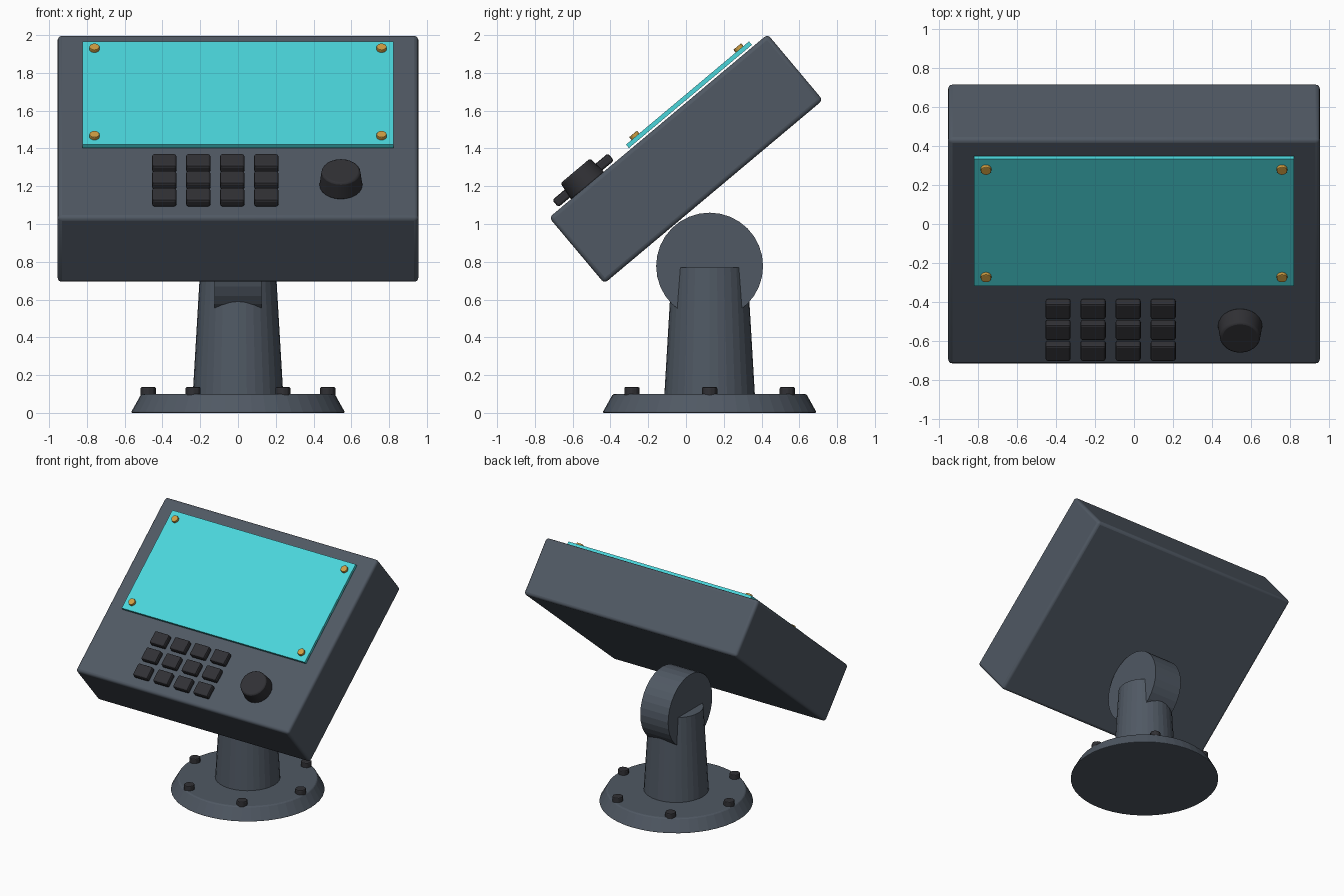
import bpy, bmesh, math
from mathutils import Matrix, Vector

if "Cube" in bpy.data.objects:
    bpy.data.objects.remove(bpy.data.objects["Cube"])


def material(name, rgb):
    m = bpy.data.materials.new(name)
    m.diffuse_color = (*rgb, 1)
    m.use_nodes = True
    m.node_tree.nodes["Principled BSDF"].inputs["Base Color"].default_value = m.diffuse_color
    return m


SLATE = material("slate_grey", (0.080, 0.099, 0.126))
CYAN = material("screen_cyan", (0.070, 0.670, 0.710))
BLACK = material("soft_black", (0.030, 0.030, 0.035))
GOLD = material("brass", (0.62, 0.34, 0.055))

# Tilted housing frame: local x across, y up the slope, z out of the face
TILT = Matrix.Translation((0, 0, 1.345)) @ Matrix.Rotation(math.radians(40), 4, 'X')
STAND = Matrix.Translation((0, 0.125, 0))


def finish(name, bm, mat, frame, bevel=0, segments=2, smooth=False):
    mesh = bpy.data.meshes.new(name)
    bm.to_mesh(mesh)
    bm.free()
    ob = bpy.data.objects.new(name, mesh)
    bpy.context.collection.objects.link(ob)
    ob.matrix_world = frame
    mesh.materials.append(mat)
    if bevel:
        b = ob.modifiers.new("edge_bevel", 'BEVEL')
        b.width, b.segments = bevel, segments
        b.limit_method, b.angle_limit = 'ANGLE', math.radians(40)
    if smooth:
        bpy.context.view_layer.objects.active = ob
        ob.select_set(True)
        bpy.ops.object.shade_smooth_by_angle(angle=math.radians(30))
        ob.select_set(False)
    return ob


def box(name, size, centre, mat, frame, **kw):
    bm = bmesh.new()
    bmesh.ops.create_cube(bm, size=1, matrix=Matrix.Translation(centre) @ Matrix.Diagonal((*size, 1)))
    return finish(name, bm, mat, frame, **kw)


def cone(name, r1, r2, z1, z2, sides, mat, frame, xy=(0, 0), **kw):
    bm = bmesh.new()
    bmesh.ops.create_cone(bm, cap_ends=True, segments=sides, radius1=r1, radius2=r2, depth=z2 - z1,
                          matrix=Matrix.Translation((*xy, (z1 + z2) / 2)))
    return finish(name, bm, mat, frame, **kw)


# Stand: flared base, tapered post and hinge barrel
cone("base_flange", 0.568, 0.512, 0, 0.1, 48, SLATE, STAND, bevel=0.008)
cone("post", 0.24, 0.20, 0.09, 0.77, 32, SLATE, STAND)
barrel_frame = Matrix.Translation((0, 0.125, 0.777)) @ Matrix.Rotation(math.pi / 2, 4, 'Y')
cone("hinge_barrel", 0.283, 0.283, -0.125, 0.125, 32, SLATE, barrel_frame)

# Base bolts
for i in range(6):
    a = i * math.pi / 3
    cone("base_bolt", 0.042, 0.042, 0.08, 0.137, 8, BLACK, STAND,
         xy=(0.475 * math.cos(a), 0.475 * math.sin(a)), bevel=0.008)

# Housing and screen
box("housing", (1.91, 1.51, 0.455), (0, 0, 0), SLATE, TILT, bevel=0.022, segments=3, smooth=True)
box("screen", (1.645, 0.85, 0.024), (0, 0.23, 0.25), CYAN, TILT)

# Screen corner screws
for x in (-0.76, 0.76):
    for y in (-0.13, 0.59):
        cone("screen_screw", 0.027, 0.027, 0.255, 0.281, 16, GOLD, TILT, xy=(x, y), bevel=0.004)

# Keypad, four columns by three rows
for col in range(4):
    for row in range(3):
        box("key", (0.13, 0.105, 0.05), (-0.39 + 0.18 * col, -0.35 - 0.14 * row, 0.263),
            BLACK, TILT, bevel=0.012)

# Control knob
cone("knob", 0.115, 0.102, 0.222, 0.328, 24, BLACK, TILT, xy=(0.545, -0.49), bevel=0.01, smooth=True)
